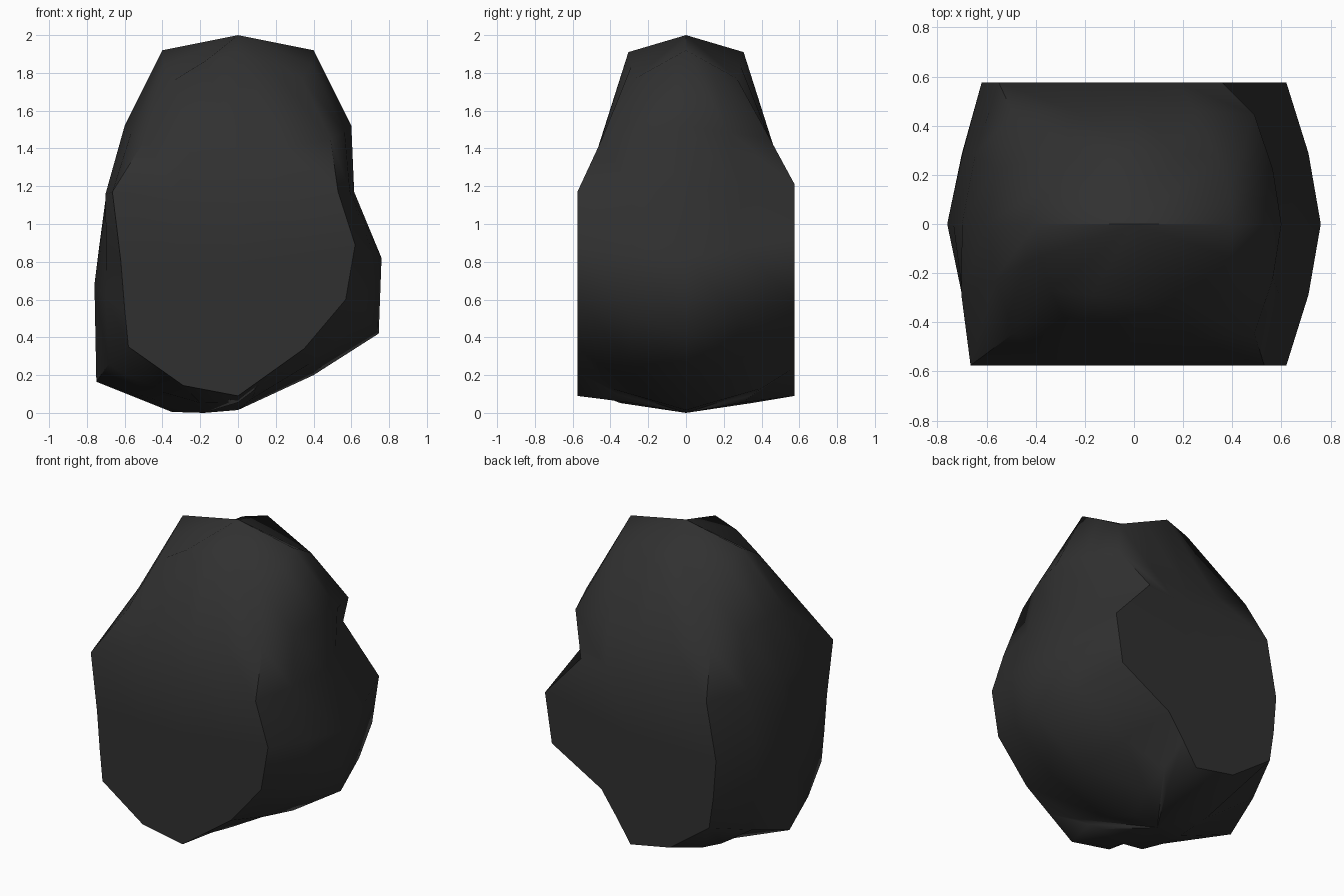
import bpy, bmesh, math

if "Cube" in bpy.data.objects:
    bpy.data.objects.remove(bpy.data.objects["Cube"])

# Rings from top to bottom. Each: right(x,z), left(x,z), corners back-right,
# back-left, front-left, front-right (x,z), then corner y, centre y, centre z,
# and how far the left lower edge midpoints dip
RINGS = [
    ((.40, 1.92), (-.40, 1.92), (.34, 1.77), (-.34, 1.76), (-.34, 1.76), (.34, 1.77), .27, .305, 1.91, -.03),
    ((.60, 1.52), (-.60, 1.52), (.49, 1.45), (-.49, 1.45), (-.49, 1.45), (.49, 1.45), .445, .48, 1.36, 0),
    ((.615, 1.17), (-.70, 1.14), (.36, 1.21), (-.55, 1.17), (-.665, 1.17), (.53, 1.17), .575, .575, 1.17, 0),
    ((.76, .82), (-.735, .88), (.62, .92), (-.62, .80), (-.62, .80), (.62, .89), .575, .575, .80, 0),
    ((.745, .42), (-.76, .68), (.57, .60), (-.60, .55), (-.60, .55), (.57, .60), .575, .575, .40, 0),
    ((.40, .20), (-.75, .165), (.20, .39), (-.57, .35), (-.58, .35), (.35, .34), .575, .575, .09, .075),
    ((.0, .015), (-.35, .005), (.10, .13), (-.40, .11), (-.40, .11), (.10, .13), .40, .30, .055, .03),
]


def mid(a, b, bulge=0.0, dip=0.0):
    m = [(p + q) / 2 for p, q in zip(a, b)]
    return (m[0] + bulge, m[1], m[2] - dip)


def ring_points(r):
    """Eight key points, with one extra point between each pair."""
    (rx, rz), (lx, lz), br, bl, fl, fr, yc, ym, zm, dip = r
    keys = [(rx, 0, rz), (br[0], yc, br[1]), (0, ym, zm), (bl[0], yc, bl[1]),
            (lx, 0, lz), (fl[0], -yc, fl[1]), (0, -ym, zm), (fr[0], -yc, fr[1])]
    bulges = [.02, 0, 0, -.02, -.02, 0, 0, .02]
    dips = [0, 0, dip, 0, 0, dip, 0, 0]
    pts = []
    for i, k in enumerate(keys):
        pts += [k, mid(k, keys[(i + 1) % 8], bulges[i], dips[i])]
    return pts


# Boulder body
bm = bmesh.new()
rings = [[bm.verts.new(p) for p in ring_points(r)] for r in RINGS]
n = len(rings[0])
for a, b in zip(rings, rings[1:]):
    for i in range(n):
        j = (i + 1) % n
        bm.faces.new((a[i], b[i], b[j], a[j]))

# Peak and underside
peak = bm.verts.new((0, 0, 2))
base = bm.verts.new((-.18, 0, 0))
for i in range(n):
    j = (i + 1) % n
    bm.faces.new((peak, rings[0][i], rings[0][j]))
    bm.faces.new((base, rings[-1][j], rings[-1][i]))
bmesh.ops.recalc_face_normals(bm, faces=bm.faces)

mesh = bpy.data.meshes.new("boulder")
bm.to_mesh(mesh)
bm.free()
boulder = bpy.data.objects.new("boulder", mesh)
bpy.context.collection.objects.link(boulder)

# Smooth faces with the strongest ridges kept sharp
bpy.context.view_layer.objects.active = boulder
boulder.select_set(True)
bpy.ops.object.shade_smooth_by_angle(angle=math.radians(55))

# Dark stone
mat = bpy.data.materials.new("dark_stone")
mat.diffuse_color = (.03, .03, .03, 1)
mat.use_nodes = True
mat.node_tree.nodes["Principled BSDF"].inputs["Base Color"].default_value = mat.diffuse_color
mesh.materials.append(mat)
